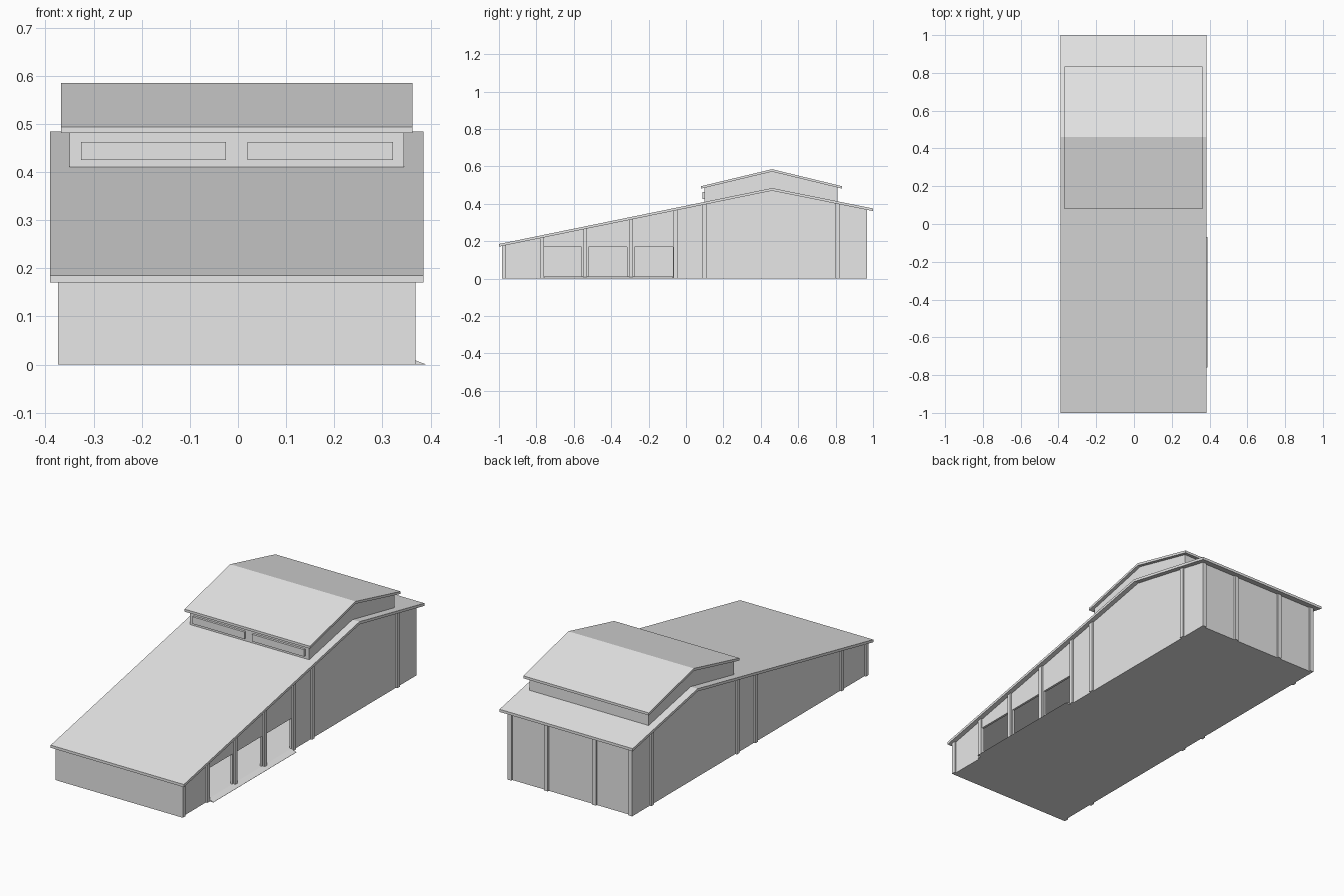
import bpy, bmesh
from mathutils import Vector

cube = bpy.data.objects.get("Cube")
if cube:
    bpy.data.objects.remove(cube, do_unlink=True)

grey = bpy.data.materials.new("pale_grey")
grey.use_nodes = True
colour = (0.8, 0.8, 0.8, 1)
grey.diffuse_color = colour
grey.node_tree.nodes["Principled BSDF"].inputs["Base Color"].default_value = colour

CX = -0.0025              # building axis, shifted to make room for the ramp
HALF, THICK = 0.362, 0.012  # half width of the hall, wall thickness
FRONT, BACK = -0.985, 0.96
RIDGE = 0.46
FLOOR = 0.012
PROUD = 0.009             # how far the pilasters stand out


def prism_mesh(profile, x0, x1):
    """Side profile of (y, z) points pushed along x."""
    bm = bmesh.new()
    face = bm.faces.new([bm.verts.new((x0 + CX, y, z)) for y, z in profile])
    side = bmesh.ops.extrude_face_region(bm, geom=[face], use_keep_orig=True)
    moved = [v for v in side["geom"] if isinstance(v, bmesh.types.BMVert)]
    bmesh.ops.translate(bm, verts=moved, vec=(x1 - x0, 0, 0))
    bmesh.ops.recalc_face_normals(bm, faces=bm.faces)
    return bm


def finish(name, bm):
    mesh = bpy.data.meshes.new(name)
    bm.to_mesh(mesh)
    bm.free()
    mesh.materials.append(grey)
    obj = bpy.data.objects.new(name, mesh)
    bpy.context.collection.objects.link(obj)
    return obj


def prism(name, profile, x0, x1):
    return finish(name, prism_mesh(profile, x0, x1))


def gable(front, ridge, back):
    """Height function of a two-slope roof from three (y, z) points."""
    def height(y):
        a, b = (front, ridge) if y < ridge[0] else (ridge, back)
        return a[1] + (b[1] - a[1]) * (y - a[0]) / (b[0] - a[0])
    return height


def roof(name, points, half, depth):
    under = [(y, z - depth) for y, z in reversed(points)]
    return prism(name, points + under, -half, half)


# Roofs
main_points = [(-1, 0.185), (RIDGE, 0.484), (1, 0.375)]
upper_points = [(0.08, 0.494), (RIDGE, 0.585), (0.835, 0.494)]
main_z, upper_z = gable(*main_points), gable(*upper_points)
roof("main_roof", main_points, 0.3875, 0.014)
roof("upper_roof", upper_points, 0.365, 0.013)


def wall_top(y):
    return main_z(y) - 0.011


# Floor slab
prism("floor", [(FRONT, 0), (BACK, 0), (BACK, FLOOR), (FRONT, FLOOR)], -HALF, HALF)

# Side walls, with three open doorways on the left one
doors = [(-0.76, -0.56), (-0.52, -0.315), (-0.275, -0.07)]
gable_line = [(BACK, wall_top(BACK)), (RIDGE, wall_top(RIDGE)), (FRONT, wall_top(FRONT))]
base = [(FRONT, FLOOR)]
for a, b in doors:
    base += [(a, FLOOR), (a, 0.17), (b, 0.17), (b, FLOOR)]
base.append((BACK, FLOOR))
prism("left_wall", base + gable_line, HALF - THICK, HALF)
prism("right_wall", [(FRONT, FLOOR), (BACK, FLOOR)] + gable_line, -HALF, THICK - HALF)


def upright(name, y0, y1, x0, x1, z0=0):
    """Post or wall whose top follows the main roof."""
    prism(name, [(y0, z0), (y1, z0), (y1, wall_top(y1)), (y0, wall_top(y0))], x0, x1)


# End walls
inner = HALF - THICK
upright("front_wall", FRONT, FRONT + THICK, -inner, inner, FLOOR)
upright("back_wall", BACK - THICK, BACK, -inner, inner, FLOOR)

# Pilasters
W = 0.011
shared = [-0.973, -0.77, -0.055, 0.10, 0.81]
for y in shared:
    upright("right_pilaster", y - W, y + W, -HALF - PROUD, -HALF)
for y in shared + [-0.54, -0.295]:
    upright("left_pilaster", y - W, y + W, HALF, HALF + PROUD)
for x in (-0.351, -0.14, 0.14, 0.351):
    upright("back_pilaster", BACK, BACK + PROUD, x - W, x + W)

# Door ramp
ramp = prism_mesh([(-0.76, 0), (-0.07, 0), (-0.07, FLOOR), (-0.76, FLOOR)], HALF, 0.3915)
for v in ramp.verts:
    if v.co.x > HALF + 0.01 and v.co.z > 0:
        v.co.z = 0.001
finish("door_ramp", ramp)

# Raised clerestory with recessed windows at front and back
y0, y1 = 0.10, 0.81
profile = [(y, main_z(y) - 0.008) for y in (y0, RIDGE, y1)]
profile += [(y, upper_z(y) - 0.009) for y in (y1, RIDGE, y0)]
body = prism_mesh(profile, -0.347, 0.347)
windows = [(-0.324, -0.0225), (0.0225, 0.324)]
sill, head = 0.425, 0.462
cuts = [((x + CX, 0, 0), (1, 0, 0)) for pair in windows for x in pair]
cuts += [((0, 0, z), (0, 0, 1)) for z in (sill, head)]
for point, normal in cuts:
    bmesh.ops.bisect_plane(body, geom=body.verts[:] + body.edges[:] + body.faces[:],
                           plane_co=point, plane_no=normal)
for sign in (-1, 1):
    panes = []
    for f in body.faces:
        c = f.calc_center_median()
        in_x = any(a < c.x - CX < b for a, b in windows)
        if f.normal.y * sign > 0.99 and in_x and sill < c.z < head:
            panes.append(f)
    pushed = bmesh.ops.extrude_face_region(body, geom=panes)
    moved = [v for v in pushed["geom"] if isinstance(v, bmesh.types.BMVert)]
    bmesh.ops.translate(body, verts=moved, vec=Vector((0, -sign * 0.012, 0)))
    body.normal_update()
bmesh.ops.recalc_face_normals(body, faces=body.faces)
finish("clerestory", body)
